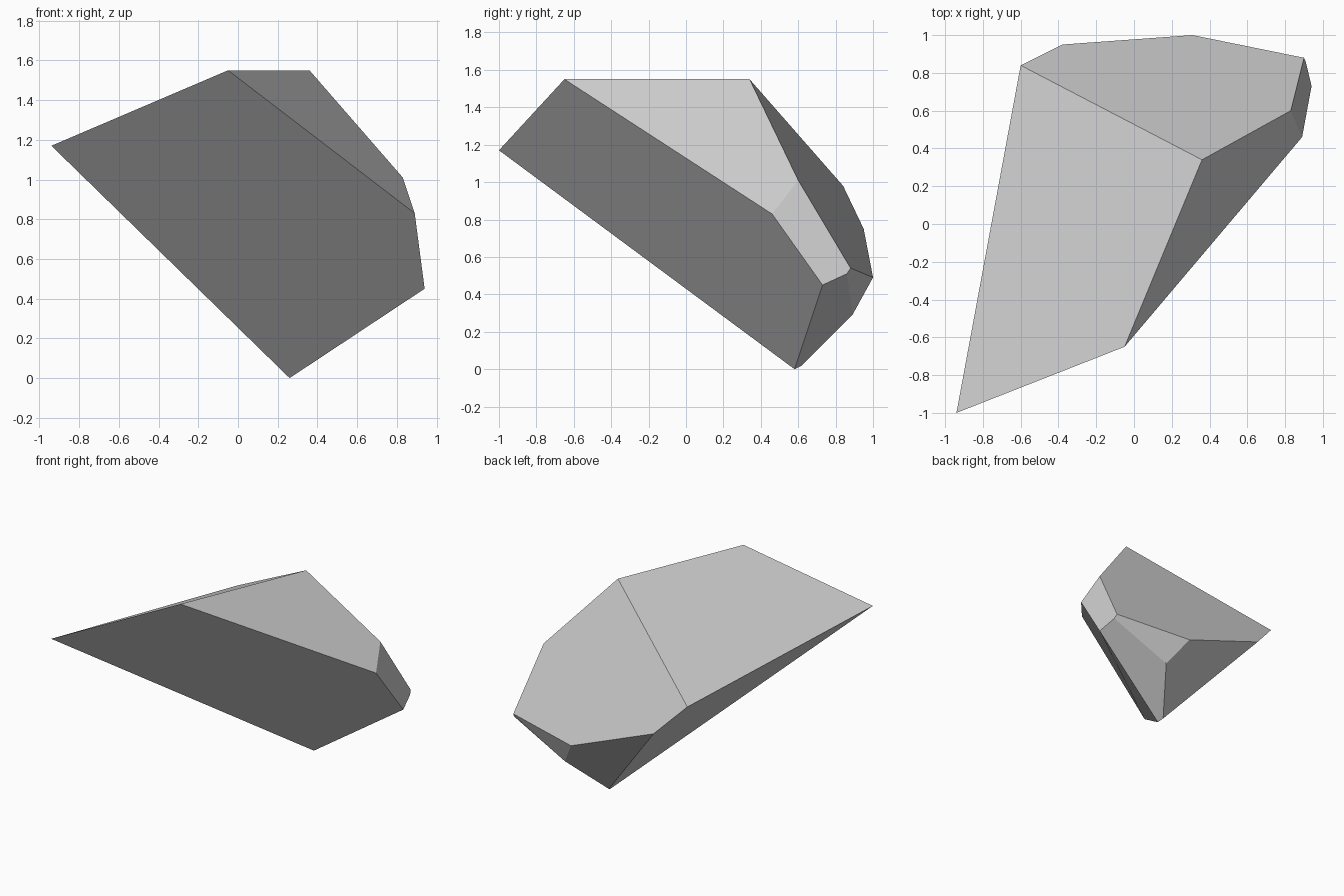
import bpy
import bmesh
from math import radians

cube = bpy.data.objects.get("Cube")
if cube:
    bpy.data.objects.remove(cube, do_unlink=True)

# Stone grey material
grey = (0.6, 0.6, 0.6, 1.0)
mat = bpy.data.materials.new("stone_grey")
mat.use_nodes = True
mat.diffuse_color = grey
bsdf = mat.node_tree.nodes["Principled BSDF"]
bsdf.inputs["Base Color"].default_value = grey
bsdf.inputs["Roughness"].default_value = 0.9

# Corners of the faceted shard
upper_corners = [(-0.94, -1.0, 1.17), (-0.05, -0.65, 1.55), (0.36, 0.34, 1.55),
                 (0.83, 0.60, 1.01), (0.89, 0.46, 0.83), (-0.60, 0.84, 0.98)]
side_corners = [(0.94, 0.73, 0.45), (0.90, 0.88, 0.54), (0.909, 0.86, 0.51),
                (0.31, 1.0, 0.49), (-0.38, 0.95, 0.75)]
lower_corners = [(0.26, 0.58, 0.0), (0.243, 0.62, 0.02), (0.44, 0.89, 0.29)]

# Wrap the corners in a hull and merge coplanar triangles into flat facets
bm = bmesh.new()
for corner in upper_corners + side_corners + lower_corners:
    bm.verts.new(corner)
bmesh.ops.convex_hull(bm, input=bm.verts[:])
bmesh.ops.dissolve_limit(bm, angle_limit=radians(3), verts=[], edges=bm.edges[:])
bmesh.ops.recalc_face_normals(bm, faces=bm.faces[:])

mesh = bpy.data.meshes.new("rock_shard")
bm.to_mesh(mesh)
bm.free()
mesh.materials.append(mat)
rock = bpy.data.objects.new("rock_shard", mesh)
bpy.context.collection.objects.link(rock)
